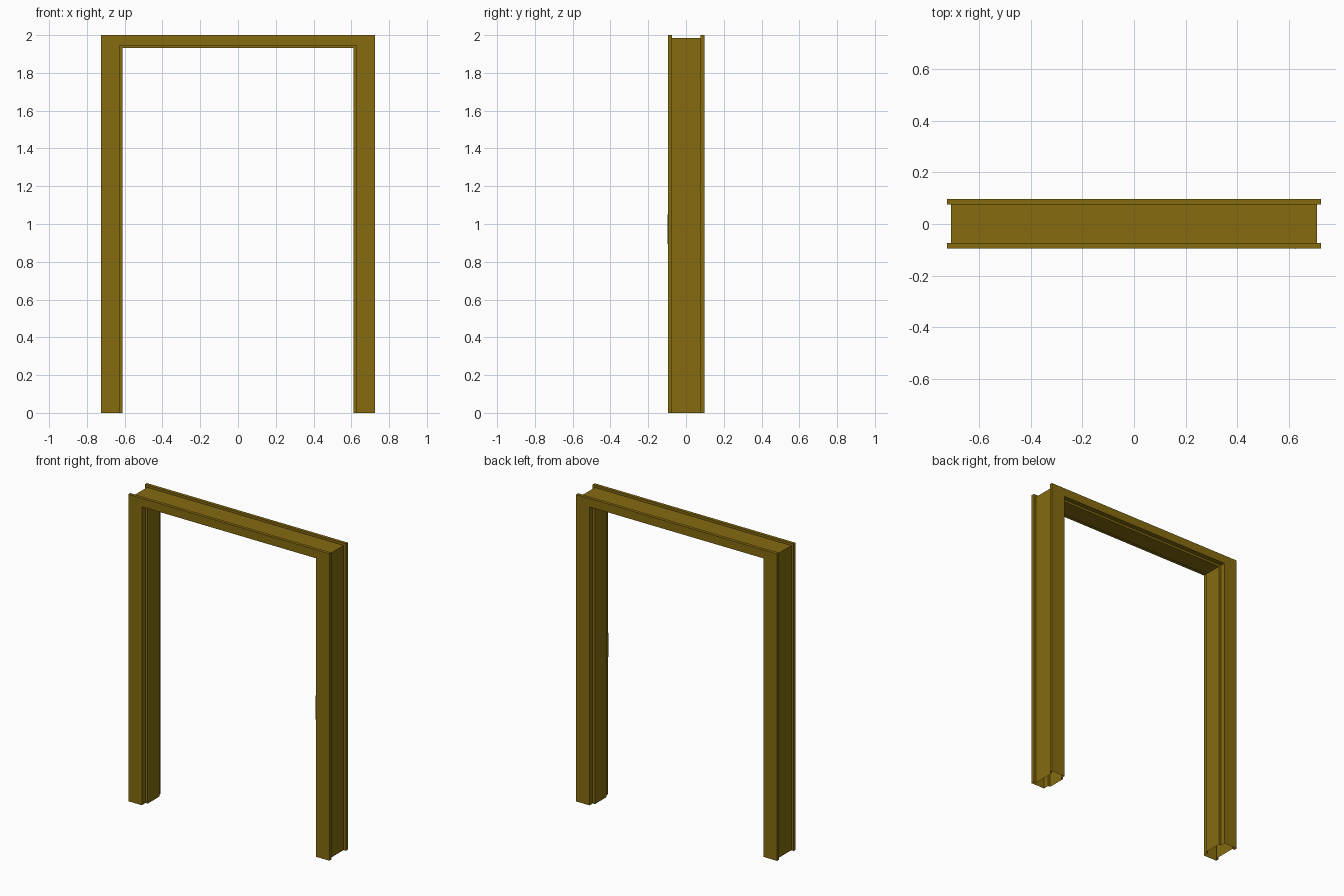
import bpy, bmesh

if "Cube" in bpy.data.objects:
    bpy.data.objects.remove(bpy.data.objects["Cube"])

olive = bpy.data.materials.new("olive_paint")
olive.diffuse_color = (0.235, 0.147, 0.005, 1)
olive.use_nodes = True
olive.node_tree.nodes["Principled BSDF"].inputs["Base Color"].default_value = olive.diffuse_color


def make_object(name, bm):
    bmesh.ops.recalc_face_normals(bm, faces=bm.faces[:])
    mesh = bpy.data.meshes.new(name)
    bm.to_mesh(mesh)
    bm.free()
    mesh.materials.append(olive)
    obj = bpy.data.objects.new(name, mesh)
    bpy.context.collection.objects.link(obj)
    return obj


# Door frame: folded sheet section (inset on jamb, inset on head, depth y)
FRONT, BACK, LIP = -0.094, 0.097, 0.021
section = [
    (0.0, 0.0, FRONT), (0.097, 0.055, FRONT),              # front face
    (0.097, 0.055, FRONT + 0.038), (0.113, 0.069, FRONT + 0.038),  # stop
    (0.113, 0.069, BACK - 0.032), (0.097, 0.055, BACK - 0.032),
    (0.097, 0.055, BACK), (0.0, 0.0, BACK),                # back face
    (0.0, 0.0, BACK - LIP), (0.017, 0.015, BACK - LIP),    # outer channel
    (0.017, 0.015, FRONT + LIP), (0.0, 0.0, FRONT + LIP),
]
bm = bmesh.new()
rows = []
for jamb, head, y in section:
    x, z = 0.725 - jamb, 2.0 - head
    rows.append([bm.verts.new(p) for p in
                 ((-x, y, 0), (-x, y, z), (x, y, z), (x, y, 0))])
# Mitred sweep up, across and down; feet stay open
for a, b in zip(rows, rows[1:] + rows[:1]):
    for i in range(3):
        bm.faces.new((a[i], a[i + 1], b[i + 1], b[i]))
make_object("door_frame", bm)

# Strike plate on the front rebate of the right jamb, lip just proud of the face
bm = bmesh.new()
bmesh.ops.create_cube(bm, size=1)
for v in bm.verts:
    v.co = (0.6265 + v.co.x * 0.003, -0.077 + v.co.y * 0.04, 0.972 + v.co.z * 0.155)
make_object("strike_plate", bm)
